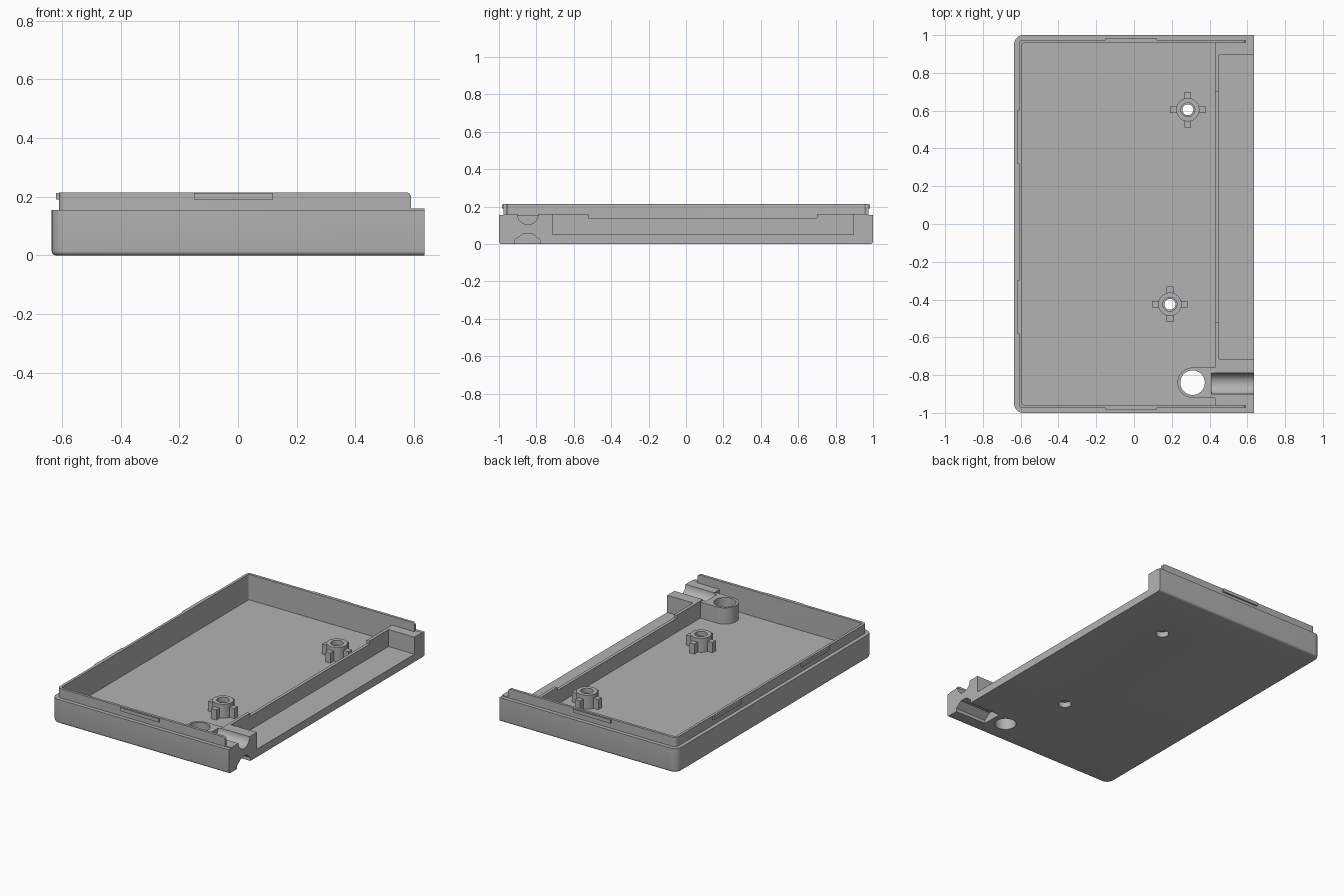
import bpy, bmesh
from math import sin, cos, pi, radians

cube = bpy.data.objects.get("Cube")
if cube:
    bpy.data.objects.remove(cube, do_unlink=True)

grey = bpy.data.materials.new("plain grey")
grey.use_nodes = True
colour = (0.45, 0.45, 0.45, 1)
grey.diffuse_color = colour
grey.node_tree.nodes["Principled BSDF"].inputs["Base Color"].default_value = colour


def loft(name, rings):
    """Closed solid through a stack of matching rings of 3D points."""
    bm = bmesh.new()
    loops = [[bm.verts.new(p) for p in ring] for ring in rings]
    n = len(loops[0])
    for a, b in zip(loops, loops[1:]):
        for i in range(n):
            j = (i + 1) % n
            bm.faces.new((a[i], a[j], b[j], b[i]))
    bm.faces.new(loops[0][::-1])
    bm.faces.new(loops[-1])
    bmesh.ops.recalc_face_normals(bm, faces=bm.faces)
    mesh = bpy.data.meshes.new(name)
    bm.to_mesh(mesh)
    bm.free()
    mesh.materials.append(grey)
    obj = bpy.data.objects.new(name, mesh)
    bpy.context.collection.objects.link(obj)
    return obj


def prism(name, outline, z0, z1):
    return loft(name, [[(x, y, z) for x, y in outline] for z in (z0, z1)])


def box(name, x0, x1, y0, y1, z0, z1):
    return prism(name, [(x0, y0), (x1, y0), (x1, y1), (x0, y1)], z0, z1)


def along_x(name, outline, x0, x1):
    return loft(name, [[(x, y, z) for y, z in outline] for x in (x0, x1)])


def circle(cx, cy, r, n=40):
    return [(cx + r * cos(2 * pi * i / n), cy + r * sin(2 * pi * i / n)) for i in range(n)]


def tray_outline(inset, x_end, radius=0.05):
    """Plan of the tray: rounded at the left corners, square at the open end."""
    r = max(radius - inset, 0.012)
    cx, cy = -0.635 + inset + r, 1 - inset - r
    upper = [(cx + r * cos(pi / 2 + i * pi / 16), cy + r * sin(pi / 2 + i * pi / 16))
             for i in range(9)]
    lower = [(x, -y) for x, y in reversed(upper)]
    return [(x_end, 1 - inset)] + upper + lower + [(x_end, inset - 1)]


def combine(target, tool, operation):
    mod = target.modifiers.new(operation, 'BOOLEAN')
    mod.operation = operation
    mod.solver = 'EXACT'
    mod.object = tool
    bpy.context.view_layer.objects.active = target
    bpy.ops.object.modifier_apply(modifier=mod.name)
    bpy.data.objects.remove(tool, do_unlink=True)


def add(tool):
    combine(tray, tool, 'UNION')


def cut(tool):
    combine(tray, tool, 'DIFFERENCE')


# Outer shell with a rounded bottom edge
rings = []
for i in range(5):
    a = i * pi / 8
    inset, z = 0.015 * (1 - sin(a)), 0.015 * (1 - cos(a))
    rings.append([(x, y, z) for x, y in tray_outline(inset, 0.635)])
rings.append([(x, y, 0.155) for x, y in tray_outline(0, 0.635)])
tray = loft("tray", rings)

# Stepped rim, rounded at its open ends
rings = [[(x, y, 0.1) for x, y in tray_outline(0.025, 0.59)]]
for i in range(6):
    a = i * pi / 10
    rings.append([(x, y, 0.197 + 0.018 * sin(a))
                  for x, y in tray_outline(0.025, 0.572 + 0.018 * cos(a))])
add(loft("rim", rings))
add(box("end_step", 0.55, 0.635, -0.975, 0.975, 0.1, 0.16))

# Main cavity, upper opening and side pocket
cut(prism("cavity", tray_outline(0.042, 0.43), 0.05, 0.3))
cut(prism("upper_opening", tray_outline(0.042, 0.7), 0.16, 0.3))
cut(box("pocket", 0.45, 0.7, -0.715, 0.895, 0.05, 0.3))
cut(box("divider_notch", 0.42, 0.46, -0.52, 0.70, 0.14, 0.3))

# Cable boss with its through hole
cx, cy, r = 0.31, -0.84, 0.08
arc = [(cx + r * cos(pi / 2 + i * pi / 20), cy + r * sin(pi / 2 + i * pi / 20))
       for i in range(21)]
add(prism("cable_boss", arc + [(0.46, cy - r), (0.46, cy + r)], 0.03, 0.155))
cut(prism("cable_hole", circle(cx, cy, 0.065), -0.1, 0.3))

# Round groove above and angular groove below the cable exit
cut(along_x("round_groove", circle(-0.845, 0.16, 0.056), 0.41, 0.7))
cut(along_x("angular_groove",
            [(-0.915, -0.05), (-0.915, 0.022), (-0.87, 0.055), (-0.822, 0.055),
             (-0.78, 0.022), (-0.78, -0.05)], 0.41, 0.7))

# Screw posts with four fins and stepped holes
for px, py in ((0.285, 0.605), (0.19, -0.425)):
    add(prism("post", circle(px, py, 0.062), 0.03, 0.14))
    add(box("fin_x", px - 0.094, px + 0.094, py - 0.018, py + 0.018, 0.03, 0.115))
    add(box("fin_y", px - 0.018, px + 0.018, py - 0.094, py + 0.094, 0.03, 0.115))
    cut(prism("screw_hole", circle(px, py, 0.029), -0.1, 0.3))
    cut(prism("top_counterbore", circle(px, py, 0.037), 0.11, 0.3))
    cut(prism("bottom_counterbore", circle(px, py, 0.039), -0.1, 0.035))

# Snap ridges around the rim
for side in (-1, 1):
    y0, y1 = sorted((side * 0.965, side * 0.985))
    add(box("side_ridge", -0.15, 0.12, y0, y1, 0.19, 0.212))
for yc in (0.46, -0.44):
    add(box("end_ridge", -0.62, -0.6, yc - 0.14, yc + 0.14, 0.19, 0.212))

# Smooth curved walls, keep edges crisp
bpy.ops.object.select_all(action='DESELECT')
tray.select_set(True)
bpy.context.view_layer.objects.active = tray
bpy.ops.object.shade_smooth_by_angle(angle=radians(30))
